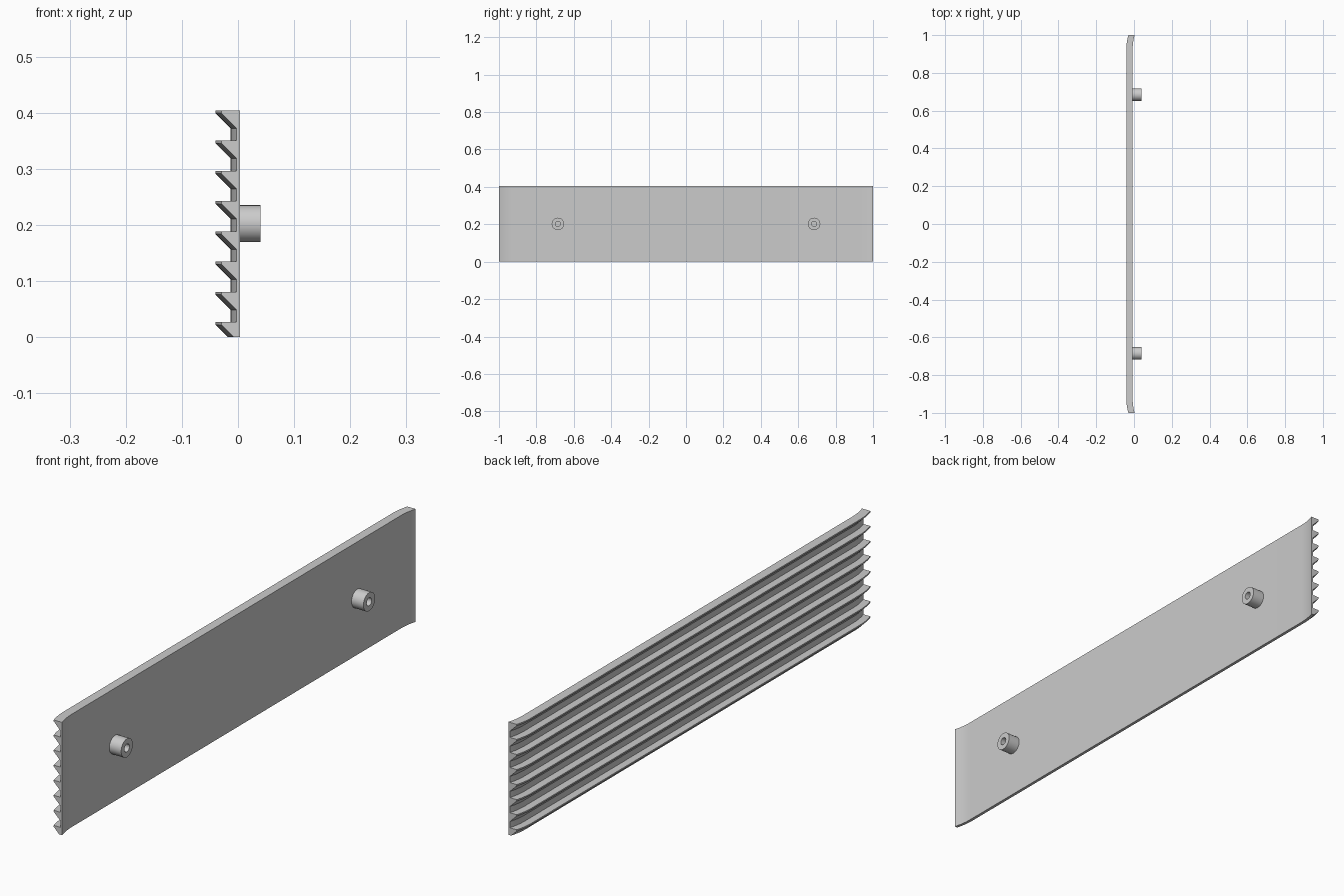
import bpy, bmesh, math

cube = bpy.data.objects.get("Cube")
if cube:
    bpy.data.objects.remove(cube, do_unlink=True)

grey = bpy.data.materials.new("light grey")
grey.use_nodes = True
colour = (0.6, 0.6, 0.6, 1)
grey.diffuse_color = colour
grey.node_tree.nodes["Principled BSDF"].inputs["Base Color"].default_value = colour

HEIGHT, PITCH, TEETH = 0.404, 0.0539, 8
TIP, FLOOR, BACK = -0.04, -0.013, -0.007      # depths at mid length
BEND_START, BEND = 0.93, 0.0105               # curved ends
LIP = 0.005


def finish(bm, name):
    bmesh.ops.recalc_face_normals(bm, faces=bm.faces)
    mesh = bpy.data.meshes.new(name)
    bm.to_mesh(mesh)
    bm.free()
    mesh.materials.append(grey)
    obj = bpy.data.objects.new(name, mesh)
    bpy.context.collection.objects.link(obj)
    bpy.ops.object.select_all(action="DESELECT")
    obj.select_set(True)
    bpy.context.view_layer.objects.active = obj
    bpy.ops.object.shade_smooth_by_angle(angle=math.radians(25))
    return obj


# Saw-tooth cross-section, from the top down
profile = [(BACK, HEIGHT)]
for i in range(TEETH):
    top = HEIGHT - i * PITCH
    if i:
        profile.append((FLOOR, top))
    profile += [(TIP, top), (TIP, top - LIP)]
    drop = min(FLOOR - TIP, top - LIP)        # 45 degree underside, cut at the base
    profile.append((TIP + drop, top - LIP - drop))
profile.append((BACK, 0))

# Ribbed panel: cross-section swept along y, ends easing towards the back
STEPS = 8
half = [BEND_START + (1 - BEND_START) * i / STEPS for i in range(STEPS + 1)]
stations = [-y for y in reversed(half)] + half
bm = bmesh.new()
rings = []
for y in stations:
    shift = BEND * ((abs(y) - BEND_START) / (1 - BEND_START)) ** 2
    rings.append([bm.verts.new((x + shift, y, z)) for x, z in profile])
n = len(profile)
for a, b in zip(rings, rings[1:]):
    for i in range(n):
        j = (i + 1) % n
        bm.faces.new((a[i], a[j], b[j], b[i]))
bm.faces.new(rings[0])
bm.faces.new(rings[-1])
finish(bm, "ribbed_panel")


# Hollow mounting pegs on the flat side
def peg(name, y, sides=32):
    outline = [(BACK - 0.002, 0.033), (0.04, 0.033), (0.04, 0.014), (BACK + 0.001, 0.014)]
    bm = bmesh.new()
    loops = []
    for x, r in outline:
        loops.append([bm.verts.new((x, y + r * math.cos(t), HEIGHT / 2 + r * math.sin(t)))
                      for t in (2 * math.pi * k / sides for k in range(sides))])
    for a, b in zip(loops, loops[1:]):
        for k in range(sides):
            m = (k + 1) % sides
            bm.faces.new((a[k], a[m], b[m], b[k]))
    bm.faces.new(loops[0])
    bm.faces.new(loops[-1])
    finish(bm, name)


peg("front_peg", -0.685)
peg("back_peg", 0.685)
